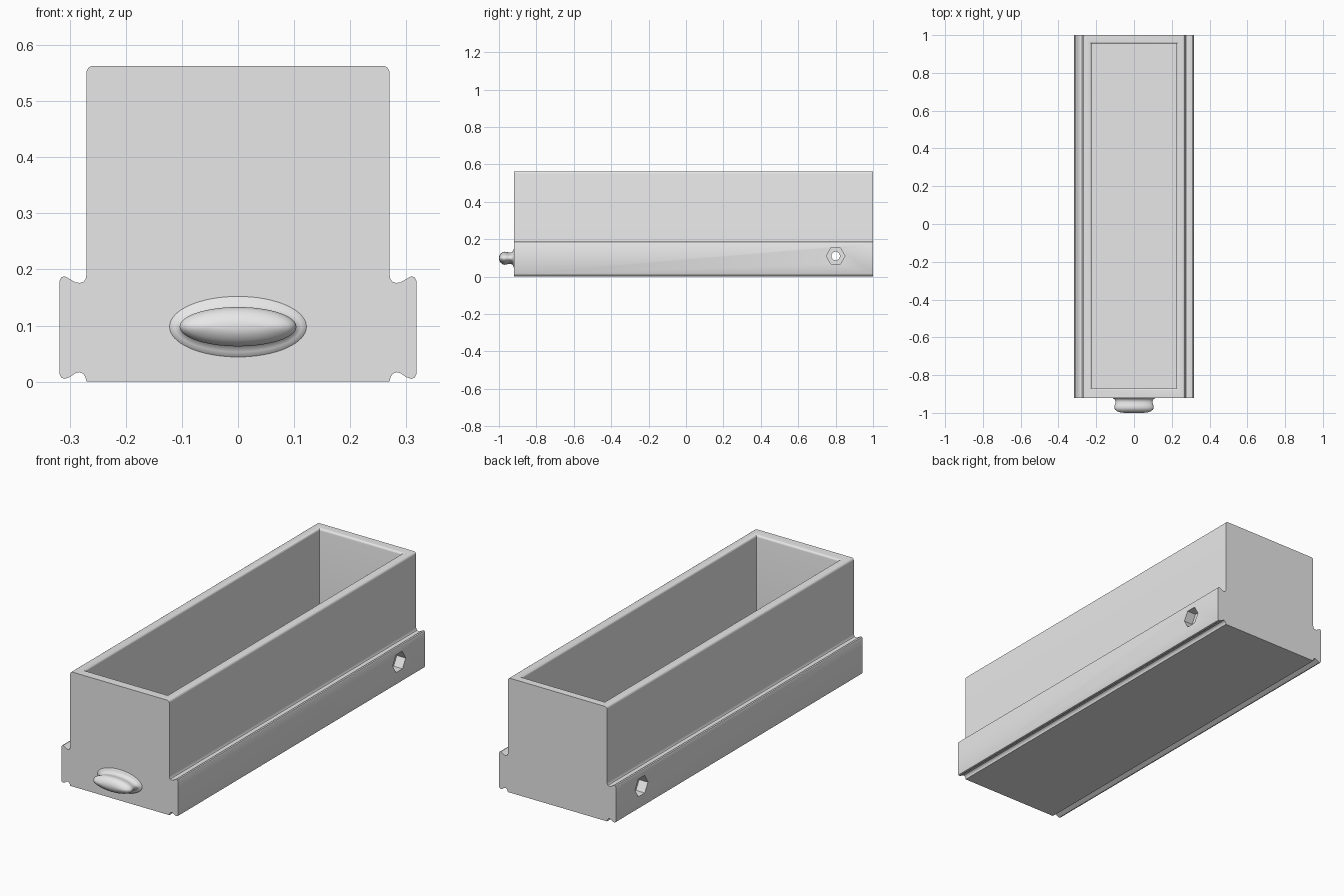
import bpy, bmesh, math
from mathutils import Matrix

old = bpy.data.objects.get("Cube")
if old:
    bpy.data.objects.remove(old, do_unlink=True)

FRONT, BACK = -0.92, 1.0
TOP, FLOOR = 0.563, 0.04

grey = bpy.data.materials.new("plain grey")
grey.use_nodes = True
grey.diffuse_color = (0.8, 0.8, 0.8, 1)
grey.node_tree.nodes["Principled BSDF"].inputs["Base Color"].default_value = (0.8, 0.8, 0.8, 1)


def loft(name, rings):
    """Closed solid through a list of equal-length point rings."""
    bm = bmesh.new()
    loops = [[bm.verts.new(p) for p in ring] for ring in rings]
    n = len(loops[0])
    for a, b in zip(loops, loops[1:]):
        for i in range(n):
            j = (i + 1) % n
            bm.faces.new((a[i], a[j], b[j], b[i]))
    bm.faces.new(loops[0])
    bm.faces.new(loops[-1])
    bmesh.ops.recalc_face_normals(bm, faces=bm.faces)
    return finish(name, bm)


def finish(name, bm):
    mesh = bpy.data.meshes.new(name)
    bm.to_mesh(mesh)
    bm.free()
    obj = bpy.data.objects.new(name, mesh)
    bpy.context.collection.objects.link(obj)
    mesh.materials.append(grey)
    return obj


def cross_bar(name, sides, radius, x, length):
    """Prism along x at the peg position, with a corner pointing up."""
    bm = bmesh.new()
    place = Matrix.Translation((x, 0.8, 0.11)) @ Matrix.Rotation(math.pi / 2, 4, "Y")
    bmesh.ops.create_cone(bm, cap_ends=True, segments=sides, radius1=radius,
                          radius2=radius, depth=length, matrix=place)
    return finish(name, bm)


def activate(obj):
    bpy.ops.object.select_all(action="DESELECT")
    obj.select_set(True)
    bpy.context.view_layer.objects.active = obj


def cut(obj, cutter):
    cutter.hide_render = True
    mod = obj.modifiers.new("cut", "BOOLEAN")
    mod.operation, mod.solver, mod.object = "DIFFERENCE", "EXACT", cutter
    activate(obj)
    bpy.ops.object.modifier_apply(modifier=mod.name)
    bpy.data.objects.remove(cutter, do_unlink=True)


# Drawer body: half profile with grooved side rails, mirrored and extruded
half = [(0.27, 0), (0.272, 0.008), (0.276, 0.014), (0.283, 0.017), (0.290, 0.015),
        (0.300, 0.008), (0.309, 0.005), (0.315, 0.007), (0.318, 0.013),
        (0.318, 0.18), (0.315, 0.186), (0.309, 0.188), (0.300, 0.183), (0.290, 0.177),
        (0.282, 0.176), (0.275, 0.178), (0.271, 0.184), (0.27, 0.192)]
for step in range(5):
    a = step * math.pi / 8
    half.append((0.258 + 0.012 * math.cos(a), TOP - 0.012 + 0.012 * math.sin(a)))
outline = half + [(-x, z) for x, z in reversed(half)]
body = loft("drawer_body", [[(x, y, z) for x, z in outline] for y in (FRONT, BACK)])

# Open tray with a rounded inner rim
def tray_ring(grow, z):
    x, y0, y1 = 0.225 + grow, -0.869 - grow, 0.955 + grow
    return [(-x, y0, z), (x, y0, z), (x, y1, z), (-x, y1, z)]

r = 0.011
rim = [tray_ring(r * (1 - math.cos(k * math.pi / 8)), TOP - r + r * math.sin(k * math.pi / 8))
       for k in range(5)]
cut(body, loft("tray_cutter", [tray_ring(0, FLOOR)] + rim + [tray_ring(r, TOP + 0.1)]))

# Hexagonal pockets and the pin hole through both sides
for side in (-1, 1):
    cut(body, cross_bar("pocket_cutter", 6, 0.05, side * 0.32, 0.10))
cut(body, cross_bar("pin_cutter", 32, 0.023, 0, 0.8))

# Elliptical pull knob with a flared neck: depth, half width, half height
sections = [(-0.915, 0.124, 0.056), (-0.920, 0.122, 0.054), (-0.922, 0.113, 0.045),
            (-0.927, 0.104, 0.036), (-0.935, 0.099, 0.031), (-0.943, 0.098, 0.030),
            (-0.953, 0.100, 0.032), (-0.963, 0.103, 0.034), (-0.973, 0.104, 0.035),
            (-0.983, 0.100, 0.031), (-0.991, 0.090, 0.024), (-0.997, 0.073, 0.015),
            (-1.0, 0.05, 0.006)]
turns = [2 * math.pi * i / 64 for i in range(64)]
knob = loft("pull_knob", [[(w * math.cos(t), y, 0.098 + h * math.sin(t)) for t in turns]
                          for y, w, h in sections])

for obj, angle in ((body, 35), (knob, 60)):
    activate(obj)
    bpy.ops.object.shade_smooth_by_angle(angle=math.radians(angle))
